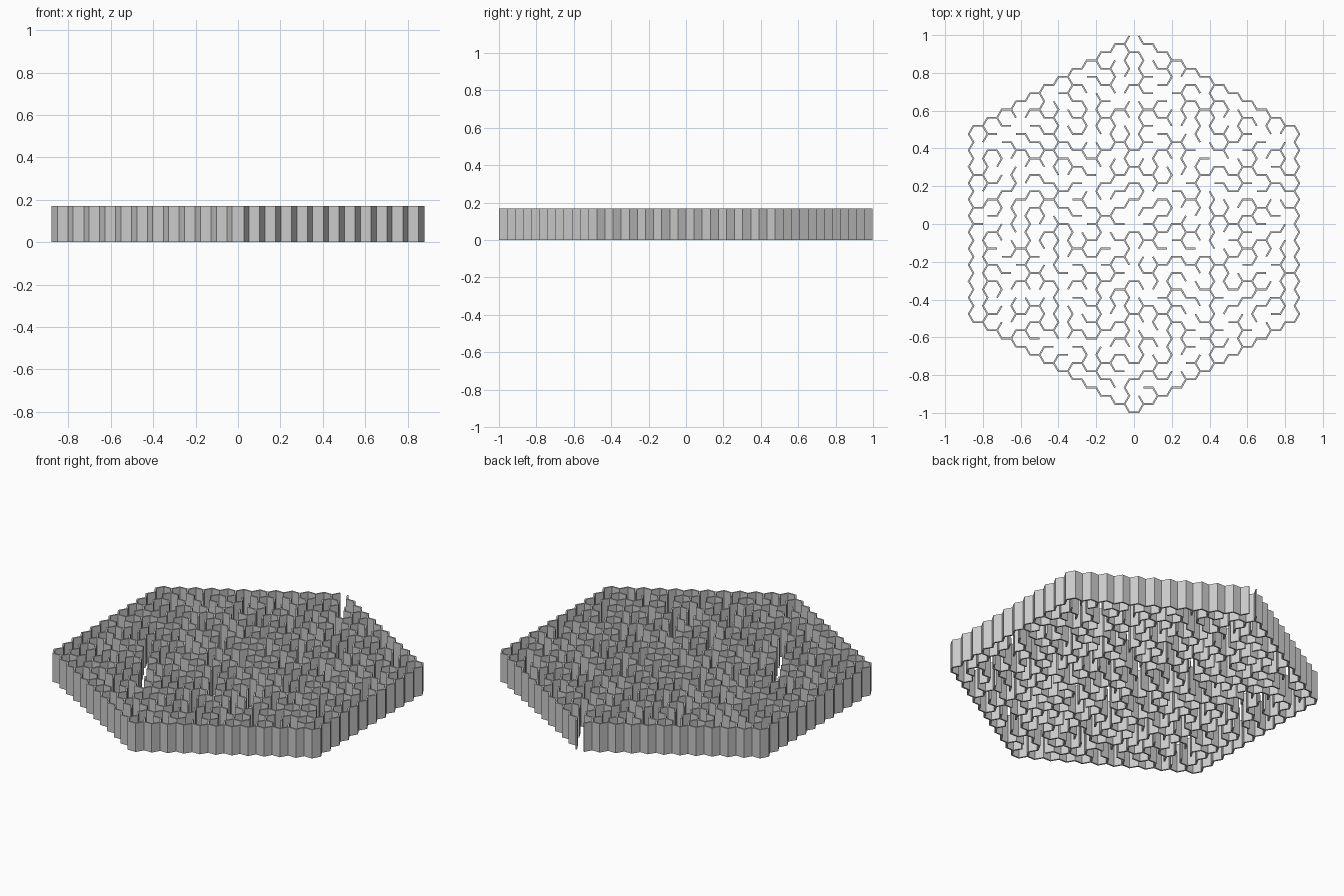
import bpy, bmesh, math, random
from mathutils import Vector

if "Cube" in bpy.data.objects:
    bpy.data.objects.remove(bpy.data.objects["Cube"])

random.seed(11)
N, S, T, H = 11, 0.05, 0.009, 0.17      # rings, cell side, wall thickness, wall height
R3 = math.sqrt(3)
DIRS = [(1, 0), (0, 1), (-1, 1), (-1, 0), (0, -1), (1, -1)]

# Hexagonal field of flat-topped cells
cells = {(q, r) for q in range(-N, N + 1) for r in range(-N, N + 1) if abs(q + r) <= N}


def centre(c):
    return Vector((1.5 * S * c[0], R3 * S * (c[1] + c[0] / 2)))


def corner(c, k):
    p = centre(c) + S * Vector((math.cos(k * math.pi / 3), math.sin(k * math.pi / 3)))
    return (round(p.x, 4) + 0.0, round(p.y, 4) + 0.0)


# Long upright zigzag walls: x, lowest y, highest y
LONG = [(-0.79, -0.5, -0.05), (0.79, -0.46, -0.1), (-0.19, -0.6, -0.25),
        (0.19, -0.72, -0.35), (0.41, -0.75, -0.3), (-0.41, 0.4, 0.65), (0.41, 0.5, 0.75)]


def cost(c, n):
    m = (centre(c) + centre(n)) / 2
    on_long = c[0] != n[0] and any(abs(m.x - x) < 0.03 and a < m.y < b for x, a, b in LONG)
    return random.random() + (2 if on_long else 0)


# Split cell borders into outer walls and inner candidates
walls, inner = [], []
for c in sorted(cells):
    for k, (dq, dr) in enumerate(DIRS):
        n = (c[0] + dq, c[1] + dr)
        edge = (corner(c, k), corner(c, k + 1))
        if n not in cells:
            if not (c == (0, N) and k == 1):      # entrance at the back
                walls.append(edge)
        elif k < 3:
            inner.append((cost(c, n), c, n, edge))

# Spanning-tree maze; the centre cell is left mostly open
parent = {c: c for c in cells}


def root(c):
    while parent[c] != c:
        c = parent[c]
    return c


for w, c, n, edge in sorted(inner):
    a, b = root(c), root(n)
    if a != b:
        parent[a] = b
    elif not (c == (0, 0) or (n == (0, 0) and c[0] < 0)):
        walls.append(edge)

# Which walls meet at each corner
links = {}
for a, b in walls:
    links.setdefault(a, []).append(b)
    links.setdefault(b, []).append(a)


def wall_end(a, b):
    """Right point, left point and joint flag of the wall from a towards b."""
    pa = Vector(a)
    d = (Vector(b) - pa).normalized()
    nrm = Vector((-d.y, d.x))
    sides = {nrm.dot(Vector(o) - pa) > 0 for o in links[a] if o != b}
    miter = T / 2 / R3

    def point(left):
        shift = 0 if not sides else (miter if left in sides else -miter)
        return pa + d * shift + nrm * (T / 2 if left else -T / 2)
    return point(False), point(True), bool(sides)


# Extrude every mitred wall footprint
bm = bmesh.new()
for a, b in walls:
    ar, al, aj = wall_end(a, b)
    br, bl, bj = wall_end(b, a)
    loop = [(ar, True), (bl, not bj)]
    if bj:
        loop.append((Vector(b), False))
    loop += [(br, True), (al, not aj)]
    if aj:
        loop.append((Vector(a), False))
    low = [bm.verts.new((p.x, p.y, 0)) for p, _ in loop]
    top = [bm.verts.new((p.x, p.y, H)) for p, _ in loop]
    bm.faces.new(top)
    bm.faces.new(low[::-1])
    for i, (_, solid) in enumerate(loop):
        j = (i + 1) % len(loop)
        if solid:
            bm.faces.new((low[i], low[j], top[j], top[i]))
bmesh.ops.remove_doubles(bm, verts=bm.verts, dist=0.0005)
bmesh.ops.recalc_face_normals(bm, faces=bm.faces)

mesh = bpy.data.meshes.new("maze_walls")
bm.to_mesh(mesh)
bm.free()
maze = bpy.data.objects.new("maze_walls", mesh)
bpy.context.collection.objects.link(maze)
